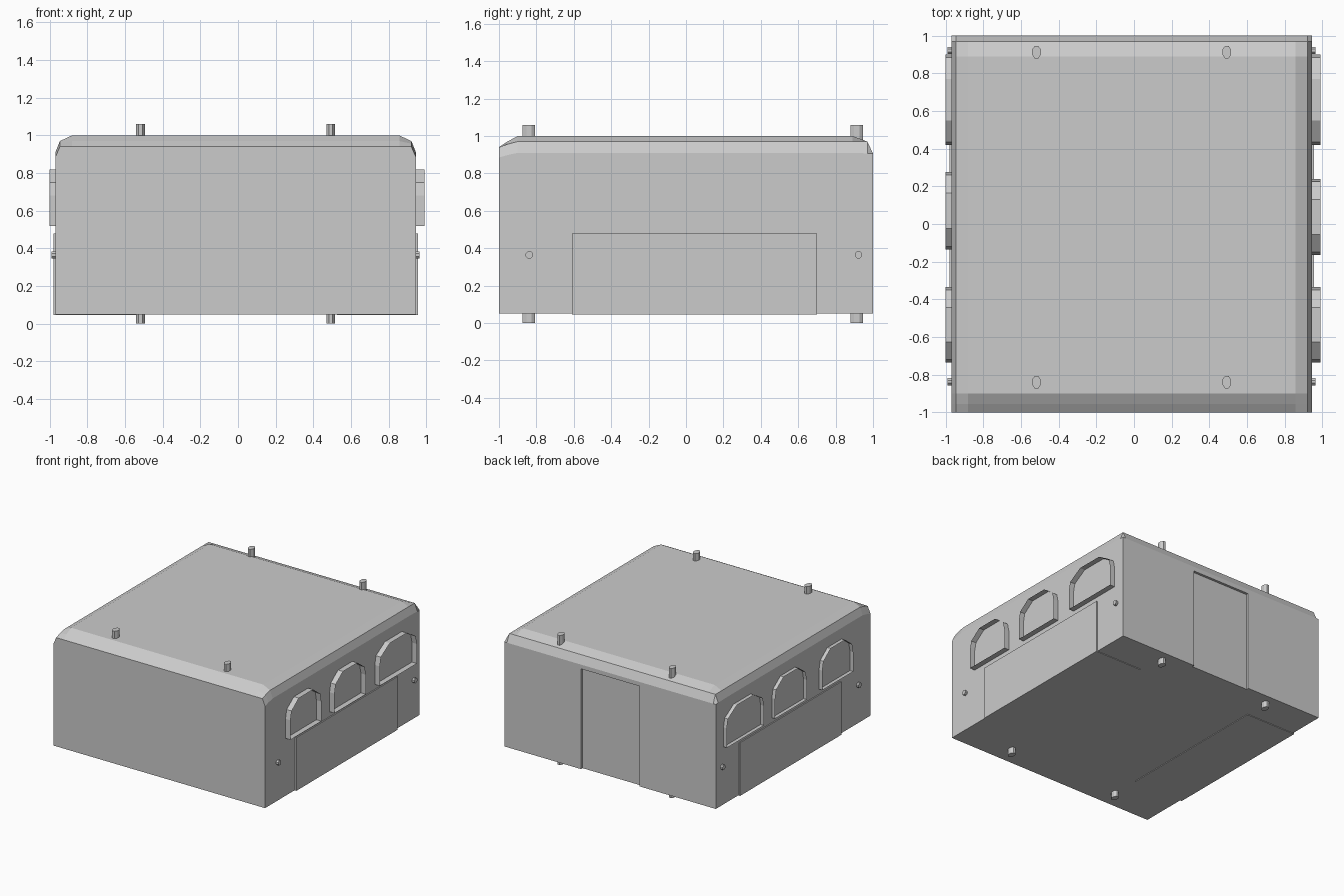
import bpy, bmesh, math

if "Cube" in bpy.data.objects:
    bpy.data.objects.remove(bpy.data.objects["Cube"])

XL, XR = -0.97, 0.945   # side wall positions


def make(name, verts, faces):
    me = bpy.data.meshes.new(name)
    bm = bmesh.new()
    vs = [bm.verts.new(v) for v in verts]
    for f in faces:
        bm.faces.new([vs[i] for i in f])
    bmesh.ops.recalc_face_normals(bm, faces=bm.faces)
    bm.to_mesh(me)
    bm.free()
    ob = bpy.data.objects.new(name, me)
    bpy.context.collection.objects.link(ob)
    return ob


def prism(name, profile, to3d, a, b, caps=True):
    """Extrude a closed 2D profile between depths a and b."""
    n = len(profile)
    verts = [to3d(u, v, d) for d in (a, b) for u, v in profile]
    faces = [(i, (i + 1) % n, n + (i + 1) % n, n + i) for i in range(n)]
    if caps:
        faces += [tuple(range(n)), tuple(range(n, 2 * n))]
    return make(name, verts, faces)


def box(name, x0, x1, y0, y1, z0, z1):
    rect = [(x0, y0), (x1, y0), (x1, y1), (x0, y1)]
    return prism(name, rect, lambda u, v, d: (u, v, d), z0, z1)


def oval(cu, cv, ru, rv, n=8):
    return [(cu + ru * math.cos(math.tau * (i + .5) / n) / math.cos(math.pi / n),
             cv + rv * math.sin(math.tau * (i + .5) / n) / math.cos(math.pi / n))
            for i in range(n)]


def along_x(u, v, d):
    return (d, u, v)


# Body: cross-sections (y, wall top, chamfer, roof height) lofted front to back
sections = [(-1, .885, .94, .94), (-.955, .898, .956, .97), (-.90, .91, .97, 1),
            (.89, .91, .97, 1), (.97, .907, .97, .97), (1, .905, .905, .905)]
verts, faces = [], []
for y, a, b, c in sections:
    half = [(0, .05), (0, a), (.024, b), (.088, c)]
    verts += [(XL + dx, y, z) for dx, z in half]
    verts += [(XR - dx, y, z) for dx, z in reversed(half)]
for s in range(len(sections) - 1):
    for i in range(8):
        j = (i + 1) % 8
        faces.append((s * 8 + i, s * 8 + j, s * 8 + 8 + j, s * 8 + 8 + i))
faces += [tuple(range(8)), tuple(range(40, 48))]
body = make("body", verts, faces)

# Recessed door in the back wall
cutter = box("door_cutter", -.28, .25, .98, 1.1, -.1, .87)
cutter.hide_render = True
cutter.hide_set(True)
cut = body.modifiers.new("door_recess", 'BOOLEAN')
cut.operation = 'DIFFERENCE'
cut.solver = 'EXACT'
cut.object = cutter

# Lower side panels wrapping under the floor
box("side_panel_right", .525, XR + .01, -.61, .70, .045, .48)
box("side_panel_left", XL - .01, -.525, -.61, .70, .045, .48)


# Arched window surrounds: thin open rims standing off the side walls
def window(name, y0, y1, wall, outer):
    k = (y1 - y0) * .27
    arch = [(y0, .52), (y0, .68), (y0 + .015, .75), (y0 + k, .82),
            (y1 - k, .82), (y1 - .015, .75), (y1, .68), (y1, .52)]
    prism(name, arch, along_x, wall, outer, caps=False)


for side, wall, outer, middle in (("right", XR, .99, (-.165, .24)),
                                  ("left", XL, -1.0, (-.135, .275))):
    for i, (y0, y1) in enumerate([(-.735, -.335), middle, (.42, .90)]):
        window(f"window_rim_{side}_{i}", y0, y1, wall, outer)
    # Small side knobs
    tip = wall + math.copysign(.02, wall)
    for i, y in enumerate((-.838, .922)):
        prism(f"knob_{side}_{i}", oval(y, .365, .019, .019), along_x,
              wall - math.copysign(.02, wall), tip)

# Corner posts through roof and floor
for i, x in enumerate((-.518, .493)):
    for j, y in enumerate((-.84, .913)):
        prism(f"corner_post_{i}_{j}", oval(x, y, .023, .033),
              lambda u, v, d: (u, v, d), 0, 1.06)
